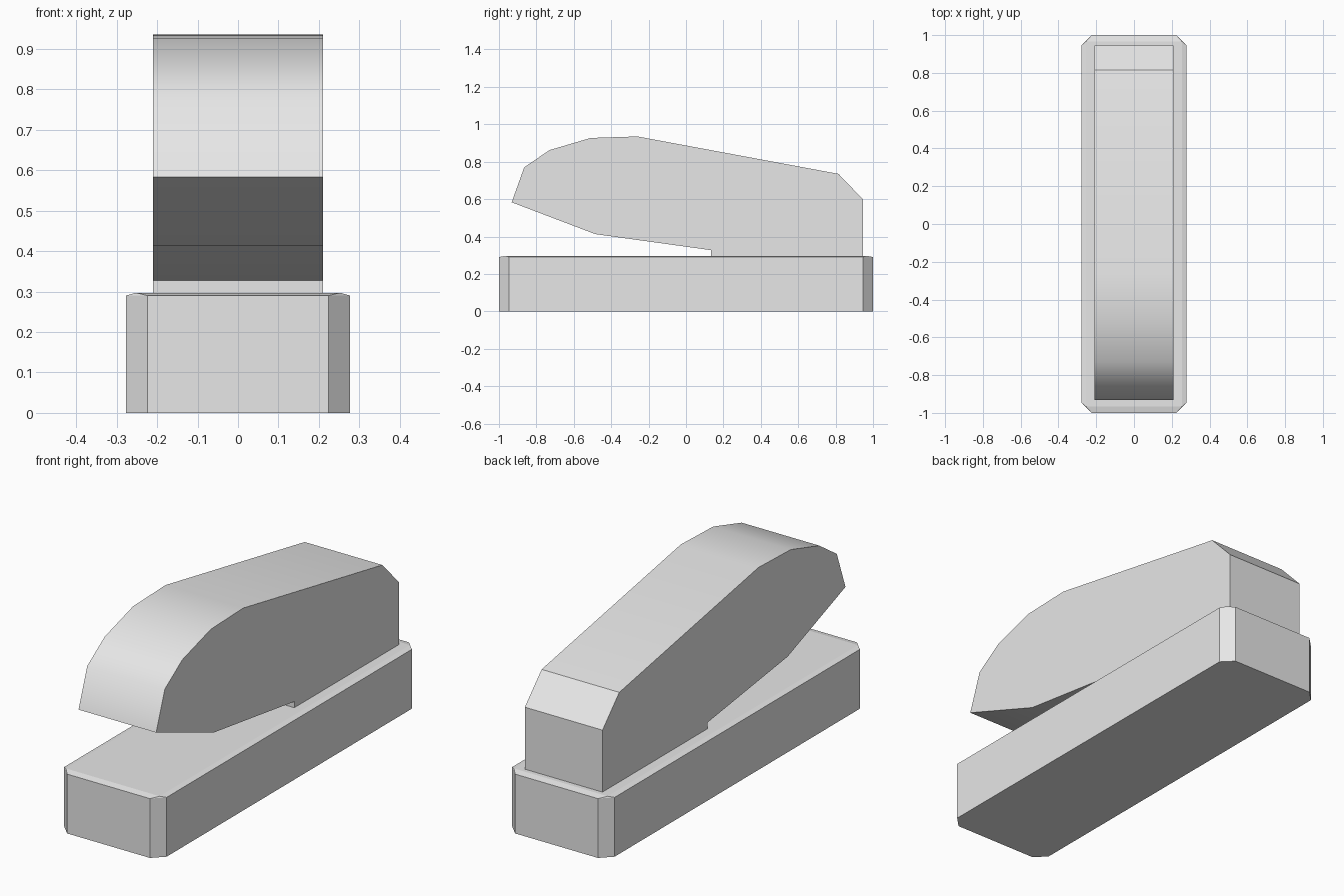
import bpy, bmesh

cube = bpy.data.objects.get("Cube")
if cube:
    bpy.data.objects.remove(cube, do_unlink=True)

grey = bpy.data.materials.new("light_grey")
grey.use_nodes = True
grey.diffuse_color = (0.8, 0.8, 0.8, 1)
grey.node_tree.nodes["Principled BSDF"].inputs["Base Color"].default_value = (0.8, 0.8, 0.8, 1)


def finish(bm, name):
    bmesh.ops.recalc_face_normals(bm, faces=bm.faces)
    mesh = bpy.data.meshes.new(name)
    bm.to_mesh(mesh)
    bm.free()
    mesh.materials.append(grey)
    obj = bpy.data.objects.new(name, mesh)
    bpy.context.collection.objects.link(obj)
    return obj


def extrude(bm, points, offset):
    """Extrude a closed outline and return its starting and ending rings."""
    start = [bm.verts.new(p) for p in points]
    end = [bm.verts.new([a + b for a, b in zip(p, offset)]) for p in points]
    n = len(points)
    for i in range(n):
        j = (i + 1) % n
        bm.faces.new((start[i], start[j], end[j], end[i]))
    return start, end


# Base block: cut vertical corners and a shallow sloping rim around the top
X, Y, CUT, RIM, TOP = 0.277, 1.0, 0.053, 0.29, 0.297
outline = []
for sx, sy in ((1, 1), (-1, 1), (-1, -1), (1, -1)):
    pair = [(sx * X, sy * (Y - CUT), 0), (sx * (X - CUT), sy * Y, 0)]
    outline += pair if sx * sy > 0 else pair[::-1]
bm = bmesh.new()
low, rim = extrude(bm, outline, (0, 0, RIM))
bm.faces.new(low)
top = [bm.verts.new((sx * 0.253, sy * 0.967, TOP))
       for sx, sy in ((1, 1), (-1, 1), (-1, -1), (1, -1))]
bm.faces.new(top)
for i in range(4):
    a, b, c = rim[2 * i], rim[2 * i + 1], rim[(2 * i + 2) % 8]
    bm.faces.new((a, b, top[i]))
    bm.faces.new((b, c, top[(i + 1) % 4], top[i]))
finish(bm, "base")

# Upper arm: side profile extruded across the width, rounded over the nose
profile = [(-0.932, 0.583), (-0.865, 0.77), (-0.73, 0.862), (-0.51, 0.927),
           (-0.26, 0.935), (0.815, 0.735), (0.945, 0.6), (0.945, 0.295),
           (0.135, 0.295), (0.135, 0.327), (-0.485, 0.413)]
W = 0.21
bm = bmesh.new()
left, right = extrude(bm, [(-W, y, z) for y, z in profile], (2 * W, 0, 0))
bm.faces.new(left)
bm.faces.new(right)
bmesh.ops.recalc_face_normals(bm, faces=bm.faces)
for face in bm.faces:
    face.smooth = True
for edge in bm.edges:
    edge.smooth = edge.calc_face_angle() < 0.7 and edge.verts[0].co.y < 0.5
finish(bm, "upper_arm")
